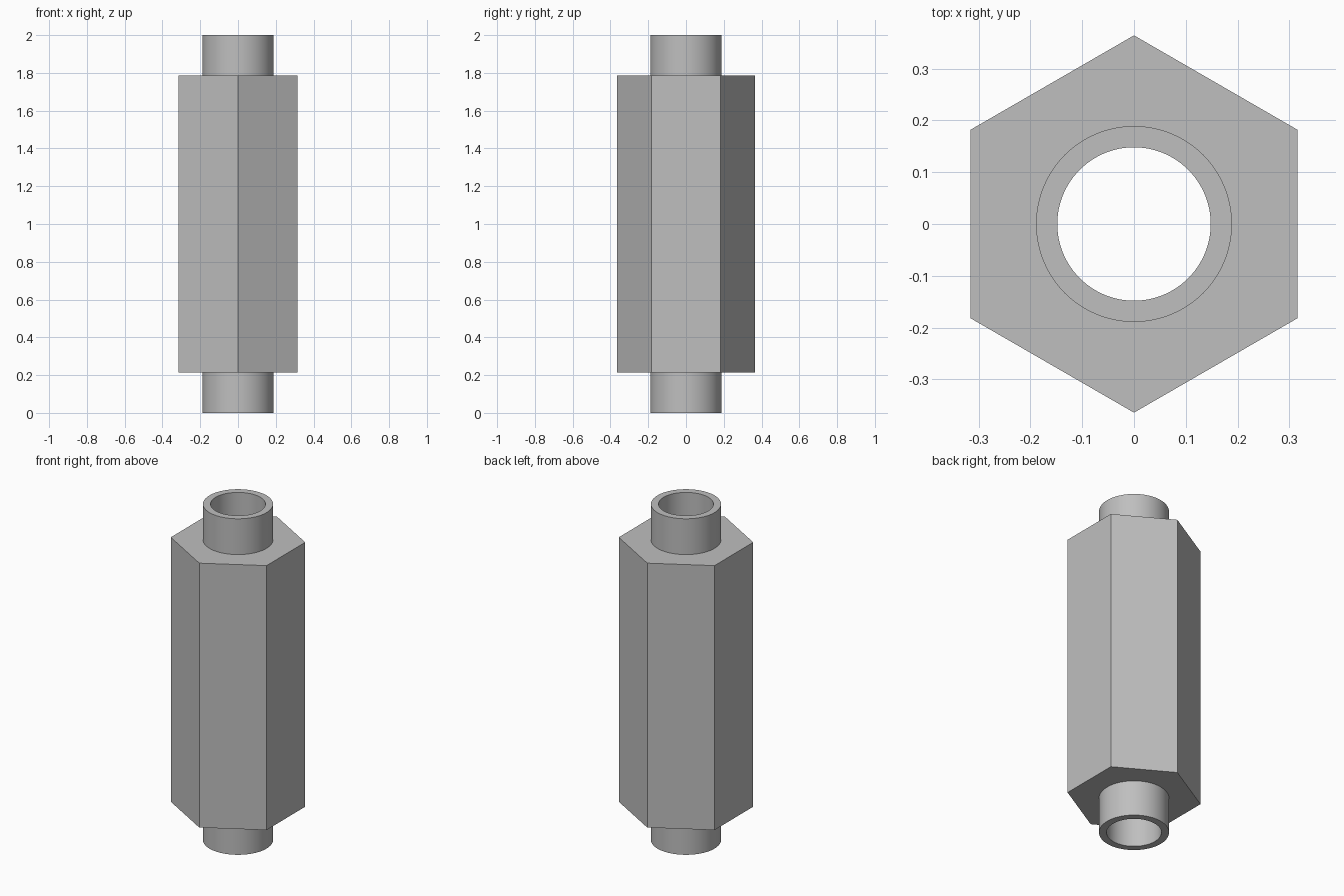
import bpy
import bmesh
from math import cos, sin, pi, radians

if "Cube" in bpy.data.objects:
    bpy.data.objects.remove(bpy.data.objects["Cube"], do_unlink=True)

HEX_R, COLLAR_R, BORE_R = 0.364, 0.189, 0.148
HEIGHT, BODY_LOW, BODY_HIGH = 2.0, 0.213, 1.787
SIDES, STEP = 6, 16
SEGS = SIDES * STEP

steel = bpy.data.materials.new("grey_metal")
steel.use_nodes = True
colour = (0.52, 0.52, 0.52, 1)
steel.diffuse_color = colour
steel.node_tree.nodes["Principled BSDF"].inputs["Base Color"].default_value = colour

bm = bmesh.new()


def ring(radius, z, count):
    """Loop of vertices, the first one pointing to the back."""
    return [bm.verts.new((radius * cos(pi / 2 + 2 * pi * i / count),
                          radius * sin(pi / 2 + 2 * pi * i / count), z))
            for i in range(count)]


def bridge(a, b):
    n = len(a)
    for i in range(n):
        bm.faces.new((a[i], a[(i + 1) % n], b[(i + 1) % n], b[i]))


def shoulder(corners, circle):
    """Flat face between the hexagon and the round collar."""
    half = STEP // 2
    for k, corner in enumerate(corners):
        for j in range(k * STEP - half, k * STEP + half):
            bm.faces.new((corner, circle[j % SEGS], circle[(j + 1) % SEGS]))
        bm.faces.new((corner, circle[(k * STEP + half) % SEGS],
                      corners[(k + 1) % SIDES]))


# Hexagonal body
hexes = [ring(HEX_R, z, SIDES) for z in (BODY_LOW, BODY_HIGH)]
bridge(*hexes)

# Round collars, end rims and shoulders
bores = []
for corners, z_body, z_end in zip(hexes, (BODY_LOW, BODY_HIGH), (0, HEIGHT)):
    base = ring(COLLAR_R, z_body, SEGS)
    outer = ring(COLLAR_R, z_end, SEGS)
    inner = ring(BORE_R, z_end, SEGS)
    shoulder(corners, base)
    bridge(base, outer)
    bridge(outer, inner)
    bores.append(inner)

# Through bore
bridge(*bores)

bmesh.ops.recalc_face_normals(bm, faces=bm.faces)
mesh = bpy.data.meshes.new("hex_spacer")
bm.to_mesh(mesh)
bm.free()
mesh.materials.append(steel)
spacer = bpy.data.objects.new("hex_spacer", mesh)
bpy.context.collection.objects.link(spacer)

bpy.ops.object.select_all(action="DESELECT")
spacer.select_set(True)
bpy.context.view_layer.objects.active = spacer
bpy.ops.object.shade_smooth_by_angle(angle=radians(30))
